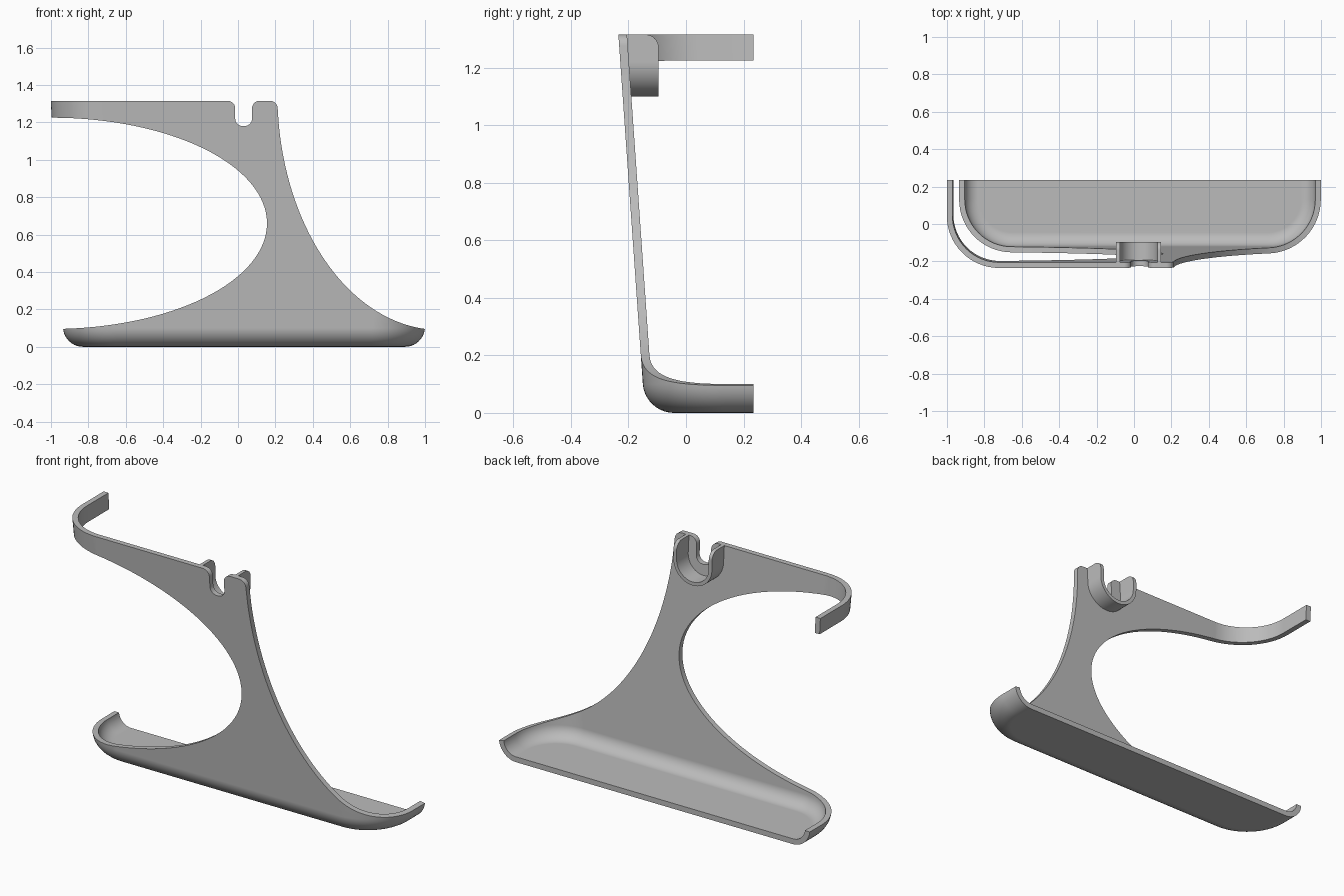
import bpy, bmesh
from math import sin, cos, pi, radians

cube = bpy.data.objects.get("Cube")
if cube:
    bpy.data.objects.remove(cube, do_unlink=True)

TOP, BACK, WALL = 1.315, 0.235, 0.03
MID_X = 0.032

grey = bpy.data.materials.new("plain grey")
grey.use_nodes = True
grey.diffuse_color = (0.5, 0.5, 0.5, 1)
grey.node_tree.nodes["Principled BSDF"].inputs["Base Color"].default_value = (0.5, 0.5, 0.5, 1)


def arc(cx, cy, rx, ry, start, end, n=12):
    """Points on an elliptical arc, angles in degrees."""
    angles = [radians(start + (end - start) * i / n) for i in range(n + 1)]
    return [(cx + rx * cos(a), cy + ry * sin(a)) for a in angles]


def loft(name, rings):
    """Closed solid skinned through rings of equal point count."""
    bm = bmesh.new()
    rows = [[bm.verts.new(p) for p in ring] for ring in rings]
    n = len(rows[0])
    for low, high in zip(rows, rows[1:]):
        for i in range(n):
            j = (i + 1) % n
            bm.faces.new((low[i], low[j], high[j], high[i]))
    bm.faces.new(rows[0][::-1])
    bm.faces.new(rows[-1])
    bmesh.ops.recalc_face_normals(bm, faces=bm.faces)
    mesh = bpy.data.meshes.new(name)
    bm.to_mesh(mesh)
    bm.free()
    mesh.materials.append(grey)
    obj = bpy.data.objects.new(name, mesh)
    bpy.context.collection.objects.link(obj)
    return obj


def prism(name, outline, y0, y1):
    """Front outline (x, z) extruded along y."""
    return loft(name, [[(x, y, z) for x, z in outline] for y in (y0, y1)])


def activate(obj):
    bpy.ops.object.select_all(action='DESELECT')
    obj.select_set(True)
    bpy.context.view_layer.objects.active = obj


def combine(obj, other, operation):
    activate(obj)
    mod = obj.modifiers.new("combine", 'BOOLEAN')
    mod.operation, mod.solver, mod.object = operation, 'EXACT', other
    bpy.ops.object.modifier_apply(modifier=mod.name)
    bpy.data.objects.remove(other, do_unlink=True)


def finish(obj):
    activate(obj)
    bpy.ops.object.shade_smooth_by_angle(angle=radians(30))
    mod = obj.modifiers.new("even shading", 'WEIGHTED_NORMAL')
    mod.keep_sharp = True


def tub_ring(z, inset, back):
    """Plan outline with two round front corners, widening with height."""
    half = 0.962 + 0.054 * z - inset
    front = -(0.143 + 0.07 * z) + inset
    r = 0.28 - inset
    pts = [(MID_X - half, back)]
    pts += arc(MID_X - half + r, front + r, r, r, 180, 270, 16)
    pts += arc(MID_X + half - r, front + r, r, r, 270, 360, 16)
    pts += [(MID_X + half, back)]
    return [(x, y, z) for x, y in pts]


def tub(name, inset, back, top):
    """Tapered tub with a rounded bottom edge."""
    r = 0.1 - inset
    rings = []
    for i in range(11):
        a = radians(9 * i)
        rings.append(tub_ring(inset + r * (1 - cos(a)), inset + r * (1 - sin(a)), back))
    return loft(name, rings + [tub_ring(top, inset, back)])


# Hollow tub shell, open at the back and the top
shell = tub("holder_shell", 0, BACK, 1.4)
combine(shell, tub("hollow", WALL, 0.6, 1.5), 'DIFFERENCE')

# Side silhouette: top edge with slot, sweeping right side, big left opening
c = 0.04
slot_l, slot_r, slot_z, neck = -0.015, 0.075, 1.18, 0.212
outline = [(-1.2, TOP)]
outline += arc(slot_l - c, TOP - c, c, c, 90, 0, 6)
outline += arc(slot_l + c, slot_z + c, c, c, 180, 270, 6)
outline += arc(slot_r - c, slot_z + c, c, c, 270, 360, 6)
outline += arc(slot_r + c, TOP - c, c, c, 180, 90, 6)
outline += arc(neck - c, TOP - c, c, c, 90, 0, 6)
outline += arc(1.08, 1.36, 0.87, 1.27, 188, 270, 40)
outline += [(1.2, 0.09), (1.2, -0.1), (-1.2, -0.1), (-1.2, 0.095)]
outline += arc(-1.0, 0.66, 1.155, 0.565, -90, 90, 64)
outline += [(-1.2, 1.225)]
combine(shell, prism("silhouette", outline, -0.6, 0.6), 'INTERSECT')
finish(shell)

# U-shaped cradle behind the slot
cx, r_out, r_in = 0.025, 0.12, 0.1
cz = 1.1 + r_out
u_shape = [(cx - r_out, TOP)] + arc(cx, cz, r_out, r_out, 180, 360, 28) + [(cx + r_out, TOP)]
u_shape += [(cx + r_in, TOP)] + arc(cx, cz, r_in, r_in, 360, 180, 28) + [(cx - r_in, TOP)]
cradle = prism("hook_cradle", u_shape, -0.212, -0.095)

# Round the rear top corners of the cradle arms
bm = bmesh.new()
bm.from_mesh(cradle.data)
corners = [e for e in bm.edges
           if all(v.co.z > TOP - 0.001 and v.co.y > -0.1 for v in e.verts)]
bmesh.ops.bevel(bm, geom=corners, offset=0.045, segments=6, profile=0.5, affect='EDGES')
bm.to_mesh(cradle.data)
bm.free()
finish(cradle)
